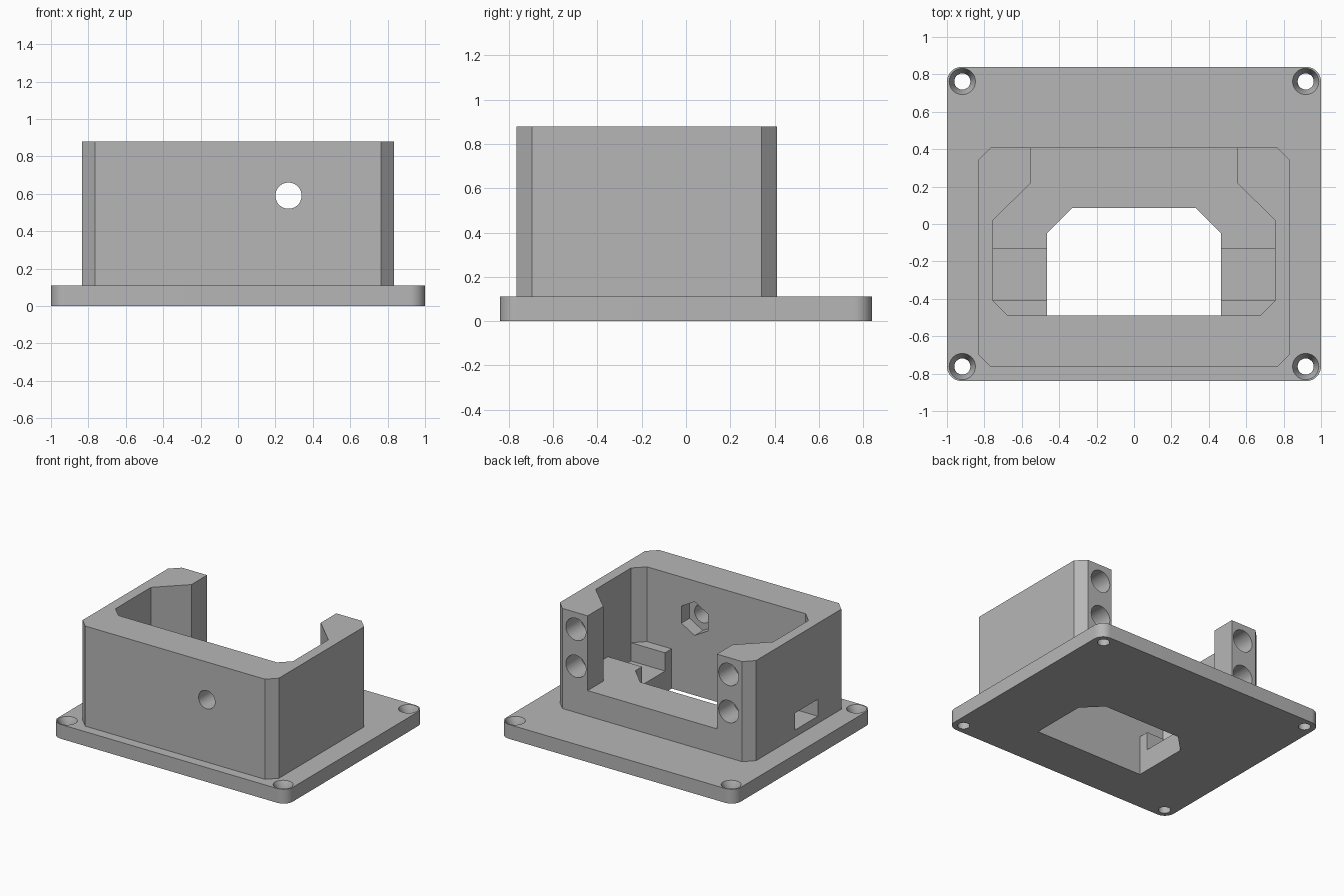
import bpy, math

old = bpy.data.objects.get("Cube")
if old:
    bpy.data.objects.remove(old, do_unlink=True)

grey = bpy.data.materials.new("light_grey")
grey.use_nodes = True
grey.diffuse_color = (0.47, 0.47, 0.47, 1)
grey.node_tree.nodes["Principled BSDF"].inputs["Base Color"].default_value = (0.47, 0.47, 0.47, 1)


def prism(name, points, z0, z1):
    """Extrude a counter-clockwise outline between two heights."""
    n = len(points)
    verts = [(x, y, z) for z in (z0, z1) for x, y in points]
    faces = [tuple(reversed(range(n))), tuple(range(n, 2 * n))]
    faces += [(i, (i + 1) % n, n + (i + 1) % n, n + i) for i in range(n)]
    mesh = bpy.data.meshes.new(name)
    mesh.from_pydata(verts, [], faces)
    mesh.materials.append(grey)
    obj = bpy.data.objects.new(name, mesh)
    bpy.context.collection.objects.link(obj)
    return obj


def mirrored(right_half):
    """Close an outline from its +x half, listed from front to back."""
    return right_half + [(-x, y) for x, y in reversed(right_half)]


def rect(x0, x1, y0, y1):
    return [(x0, y0), (x1, y0), (x1, y1), (x0, y1)]


def rod(name, location, r1, r2, depth, sides=48, along_y=False, spin=0):
    """Cylinder or cone, upright or lying along y."""
    rot = (math.pi / 2, spin, 0) if along_y else (0, 0, spin)
    bpy.ops.mesh.primitive_cone_add(vertices=sides, radius1=r1, radius2=r2,
                                    depth=depth, location=location, rotation=rot)
    obj = bpy.context.object
    obj.name = name
    obj.data.materials.append(grey)
    return obj


def combine(target, tool, operation="DIFFERENCE"):
    """Apply a boolean and discard the tool."""
    tool.hide_render = True
    mod = target.modifiers.new(tool.name, "BOOLEAN")
    mod.operation, mod.solver, mod.object = operation, "EXACT", tool
    bpy.ops.object.select_all(action="DESELECT")
    bpy.context.view_layer.objects.active = target
    target.select_set(True)
    bpy.ops.object.modifier_apply(modifier=mod.name)
    bpy.data.objects.remove(tool, do_unlink=True)


PLATE_TOP, FLOOR, TOP = 0.11, 0.305, 0.88

# Base plate with rounded corners
radius, outline = 0.08, []
for k, (sx, sy) in enumerate([(1, 1), (-1, 1), (-1, -1), (1, -1)]):
    for i in range(13):
        a = math.pi / 2 * (k + i / 12)
        outline.append((sx * (1 - radius) + radius * math.cos(a),
                        sy * (0.84 - radius) + radius * math.sin(a)))
bracket = prism("mounting_bracket", outline, 0, PLATE_TOP)

# Housing block with chamfered corners
block = mirrored([(0.765, -0.765), (0.835, -0.695), (0.835, 0.34), (0.765, 0.41)])
combine(bracket, prism("housing", block, 0.05, TOP), "UNION")

# Cavity, open at the top and the back
cavity = mirrored([(0.675, -0.49), (0.755, -0.41), (0.755, 0.02), (0.55, 0.22), (0.55, 0.6)])
combine(bracket, prism("cavity", cavity, FLOOR, 1.2))

# Opening through the floor
opening = mirrored([(0.465, -0.49), (0.465, -0.05), (0.33, 0.085)])
combine(bracket, prism("floor_opening", opening, -0.2, 0.5))

# Cross groove in the floor and the side window it leads to
combine(bracket, prism("groove", rect(-0.755, 0.755, -0.41, -0.13), 0.165, 0.45))
combine(bracket, prism("side_window", rect(-1, -0.7, -0.41, -0.13), 0.165, 0.295))

# Front screw hole and its hexagonal nut pocket
combine(bracket, rod("front_hole", (0.27, -0.65, 0.59), 0.07, 0.07, 0.6, along_y=True))
combine(bracket, rod("nut_pocket", (0.27, -0.49, 0.59), 0.13, 0.13, 0.2, 6, True))

# Blind holes in the rear pillars
for x in (-0.65, 0.65):
    for z in (0.465, 0.75):
        combine(bracket, rod("pillar_hole", (x, 0.41, z), 0.085, 0.085, 0.36, along_y=True))

# Countersunk corner holes
for x in (-0.918, 0.918):
    for y in (-0.762, 0.762):
        combine(bracket, rod("corner_hole", (x, y, 0.05), 0.043, 0.043, 0.4))
        combine(bracket, rod("countersink", (x, y, PLATE_TOP - 0.02), 0.043, 0.079, 0.08))

bpy.ops.object.select_all(action="DESELECT")
bracket.select_set(True)
bpy.context.view_layer.objects.active = bracket
bpy.ops.object.shade_smooth_by_angle(angle=math.radians(25))
